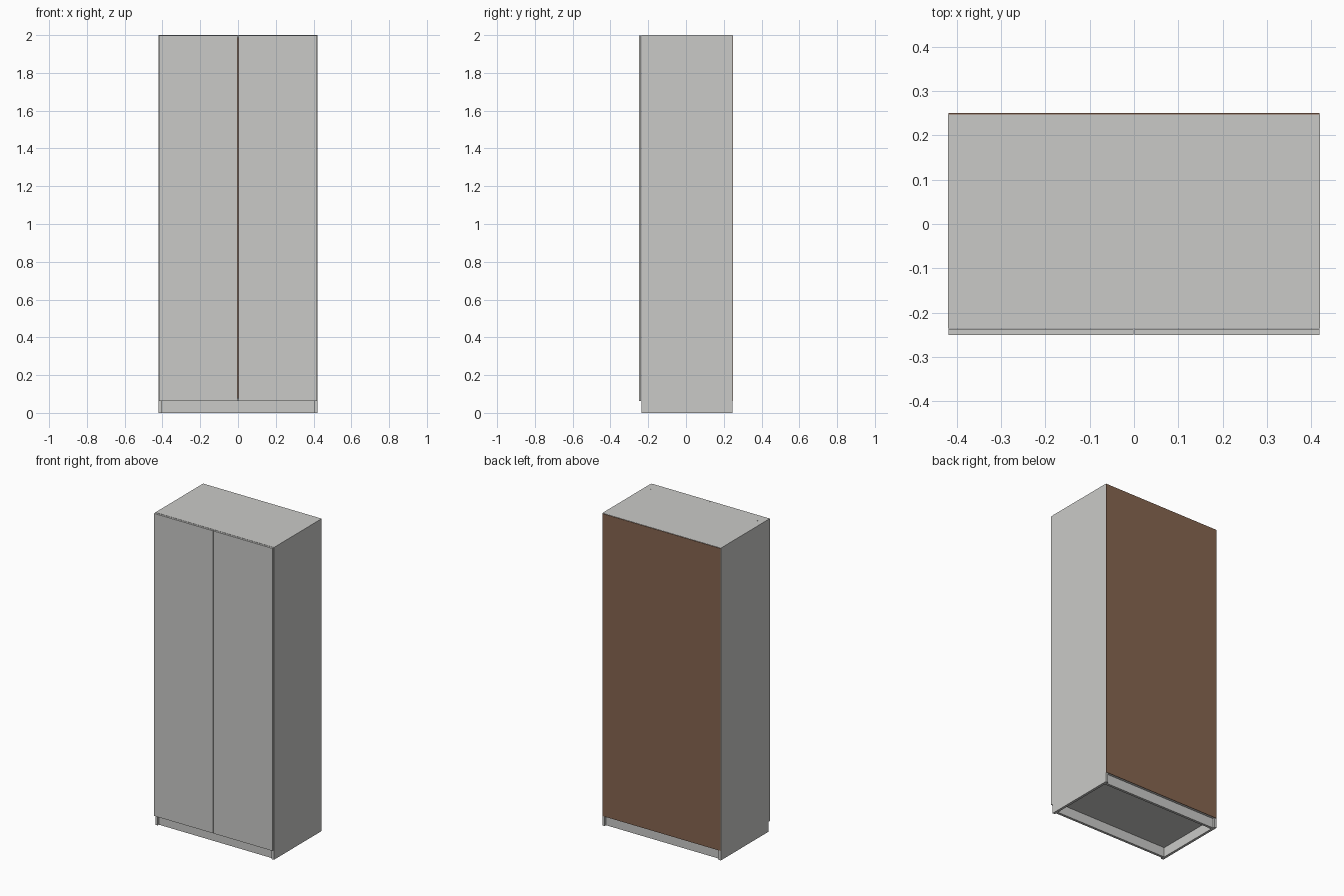
import bpy

cube = bpy.data.objects.get("Cube")
if cube:
    bpy.data.objects.remove(cube, do_unlink=True)


def material(name, colour):
    mat = bpy.data.materials.new(name)
    mat.use_nodes = True
    mat.diffuse_color = (*colour, 1)
    mat.node_tree.nodes["Principled BSDF"].inputs["Base Color"].default_value = (*colour, 1)
    return mat


white = material("warm_white_laminate", (0.59, 0.59, 0.575))
brown = material("brown_hardboard", (0.24, 0.13, 0.08))


def box(name, xs, ys, zs, mat):
    """Add a box spanning the given ranges."""
    spans = (xs, ys, zs)
    bpy.ops.mesh.primitive_cube_add(size=1, location=[sum(s) / 2 for s in spans])
    obj = bpy.context.object
    obj.name = name
    obj.scale = [s[1] - s[0] for s in spans]
    bpy.ops.object.transform_apply(location=False, rotation=False, scale=True)
    obj.data.materials.append(mat)
    return obj


HALF, BOARD, HEIGHT, PLINTH = 0.42, 0.016, 2.0, 0.062
FRONT, CARCASS, REAR, BACK = -0.25, -0.236, 0.247, 0.25
INNER = HALF - BOARD
across = (-INNER, INNER)

# Side panels, doors and flush fixing caps, one per side
for side, sign in (("left", 1), ("right", -1)):
    box(side + "_side_panel", sorted((sign * INNER, sign * HALF)),
        (CARCASS, REAR), (0, HEIGHT), white)
    box(side + "_door", sorted((sign * 0.0015, sign * (HALF - 0.001))),
        (FRONT, CARCASS - 0.001), (PLINTH, HEIGHT - 0.001), white)
    bpy.ops.mesh.primitive_cylinder_add(vertices=8, radius=0.004, depth=0.002,
                                        location=(sign * 0.377, -0.185, HEIGHT - 0.0007))
    cap = bpy.context.object
    cap.name = side + "_fixing_cap"
    cap.data.materials.append(white)

# Top and bottom boards
box("top_panel", across, (CARCASS, REAR), (HEIGHT - BOARD, HEIGHT), white)
box("bottom_panel", across, (CARCASS, REAR), (PLINTH, PLINTH + BOARD), white)

# Recessed plinth rails
box("front_plinth", across, (CARCASS + 0.012, CARCASS + 0.012 + BOARD), (0, PLINTH), white)
box("rear_plinth", across, (REAR - 0.014 - BOARD, REAR - 0.014), (0, PLINTH), white)

# Thin back sheet
box("back_panel", (-HALF + 0.002, HALF - 0.002), (REAR, BACK), (PLINTH, HEIGHT - 0.002), brown)
